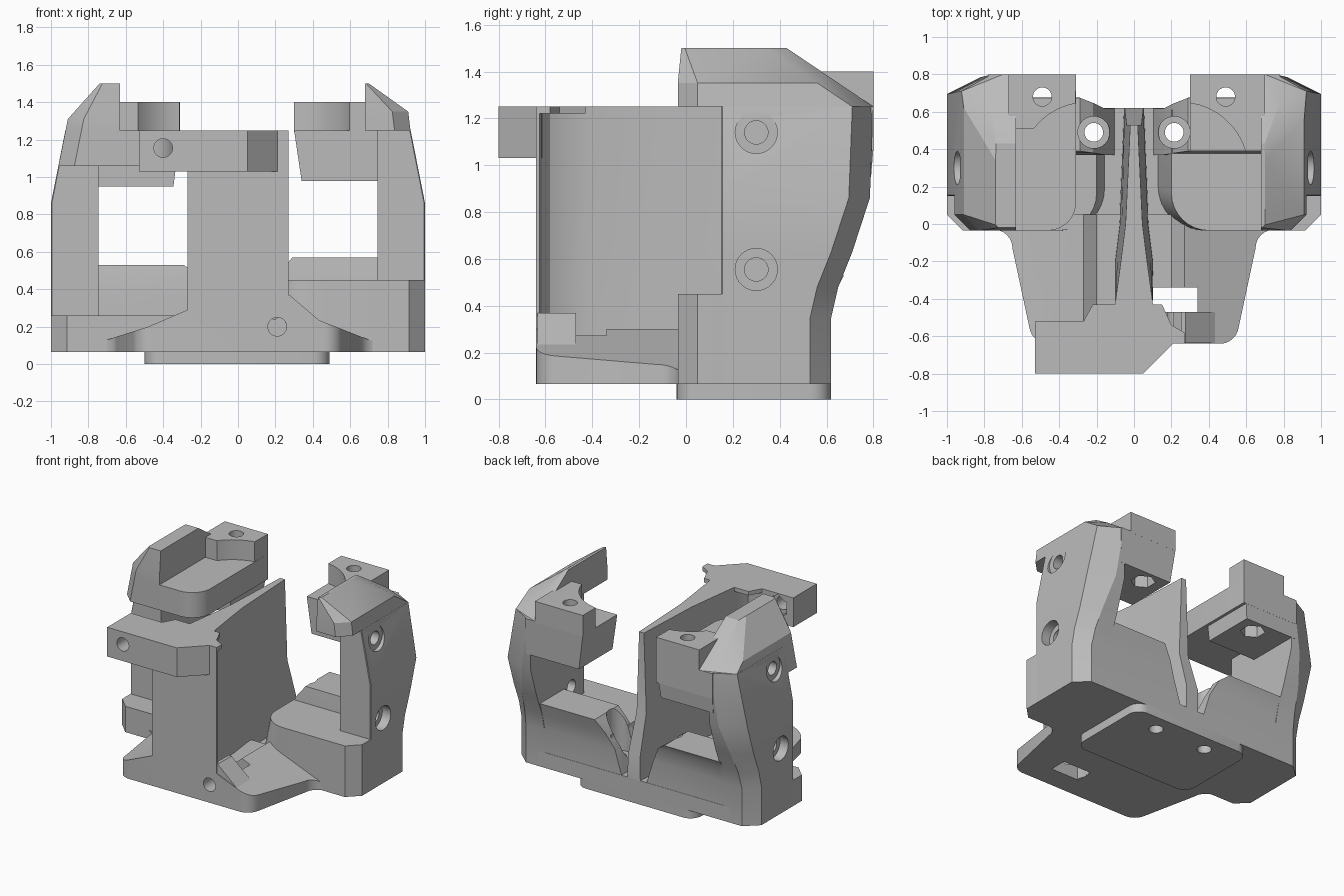
import bpy, bmesh, math
from mathutils import Vector, Matrix

if "Cube" in bpy.data.objects:
    bpy.data.objects.remove(bpy.data.objects["Cube"])

grey = bpy.data.materials.new("plain_grey")
grey.use_nodes = True
grey.diffuse_color = (0.5, 0.5, 0.5, 1)
grey.node_tree.nodes["Principled BSDF"].inputs["Base Color"].default_value = (0.5, 0.5, 0.5, 1)


def finish(name, bm):
    bmesh.ops.recalc_face_normals(bm, faces=bm.faces)
    if bm.calc_volume(signed=True) < 0:
        bmesh.ops.reverse_faces(bm, faces=bm.faces)
    me = bpy.data.meshes.new(name)
    bm.to_mesh(me)
    bm.free()
    me.materials.append(grey)
    ob = bpy.data.objects.new(name, me)
    bpy.context.collection.objects.link(ob)
    return ob


def loft(name, sections, s=1):
    """Join outlines (z, [(x, y)...]) into a solid; s=-1 mirrors in x."""
    bm = bmesh.new()
    rings = [[bm.verts.new((s * x, y, z)) for x, y in pts] for z, pts in sections]
    n = len(rings[0])
    for a, b in zip(rings, rings[1:]):
        for i in range(n):
            bm.faces.new((a[i], a[(i + 1) % n], b[(i + 1) % n], b[i]))
    bm.faces.new(rings[0])
    bm.faces.new(rings[-1])
    return finish(name, bm)


def prism(name, pts, z0, z1, s=1):
    return loft(name, [(z0, pts), (z1, pts)], s)


def rod(axis, centre, r, length, sides=32):
    bm = bmesh.new()
    bmesh.ops.create_cone(bm, cap_ends=True, segments=sides, radius1=r, radius2=r, depth=length)
    rot = Vector((0, 0, 1)).rotation_difference(Vector(axis)).to_matrix().to_4x4()
    bm.transform(Matrix.Translation(centre) @ rot)
    return finish("cutter", bm)


def boolean(ob, cutters, op='DIFFERENCE'):
    for c in cutters:
        c.hide_render = True
        m = ob.modifiers.new("cut", 'BOOLEAN')
        m.object, m.operation, m.solver = c, op, 'EXACT'
    bpy.context.view_layer.update()
    dg = bpy.context.evaluated_depsgraph_get()
    me = bpy.data.meshes.new_from_object(ob.evaluated_get(dg))
    ob.modifiers.clear()
    ob.data = me
    for c in cutters:
        bpy.data.objects.remove(c)


def arc(cx, cy, r, a0, a1, n=8):
    return [(cx + r * math.cos(math.radians(a0 + (a1 - a0) * i / n)),
             cy + r * math.sin(math.radians(a0 + (a1 - a0) * i / n))) for i in range(n + 1)]


def rect(x0, x1, y0, y1):
    return [(x0, y0), (x1, y0), (x1, y1), (x0, y1)]


def wall(xi, xo, y0, yb, xb, c):
    """Wall outline: inner x, outer x, front y, back y, back bevel x, front bevel."""
    return [(xi, y0), (xo - c, y0), (xo, y0 + c), (xo, yb - 0.09), (xb, yb), (xi, yb)]


def bolt_cutters(s, heights):
    cuts = []
    for z in heights:
        cuts.append(rod((1, 0, 0), (s * 0.85, 0.3, z), 0.05, 0.6))
        cuts.append(rod((1, 0, 0), (s * 1.03, 0.3, z), 0.09, 0.2))
    return cuts


def base_cutters(s):
    return [rod((0, 0, 1), (s * 0.215, 0.49, 0.3), 0.05, 1),
            rod((0, 0, 1), (s * 0.215, 0.49, 0.5), 0.085, 0.5)]


# Mounting pad under the base
pad = prism("mounting_pad", arc(-0.41, 0.05, 0.09, 180, 270) + arc(0.4, 0.05, 0.09, 270, 360)
            + arc(0.4, 0.53, 0.09, 0, 90) + arc(-0.41, 0.53, 0.09, 90, 180), 0, 0.07)
boolean(pad, [rod((0, 0, 1), (s * 0.215, 0.49, 0), 0.05, 1) for s in (1, -1)])

# Floor between the walls
floor = prism("rear_floor", rect(-0.8, 0.8, -0.03, 0.62), 0.065, 0.18)
boolean(floor, base_cutters(1) + base_cutters(-1))

# Front apron: flared outline with a top that falls away to both sides
half = arc(0.46, -0.54, 0.1, 270, 350) + [(0.65, -0.13)] + arc(0.75, -0.13, 0.1, 170, 90)
outline = half + [(0.75, 0.05)]
outline = outline + [(-x, y) for x, y in reversed(outline)]
apron = prism("front_apron", outline, 0.065, 0.6)
bm = bmesh.new()
ridge = [(-0.8, 0), (0.8, 0), (0.8, 0.12), (0.7, 0.13), (0.42, 0.24), (0.27, 0.3),
         (0.2, 0.24), (-0.2, 0.24), (-0.27, 0.29), (-0.48, 0.2), (-0.7, 0.13), (-0.8, 0.12)]
face = bm.faces.new([bm.verts.new((x, -0.9, z)) for x, z in ridge])
out = bmesh.ops.extrude_face_region(bm, geom=[face])["geom"]
bmesh.ops.translate(bm, vec=(0, 1.2, 0), verts=[v for v in out if isinstance(v, bmesh.types.BMVert)])
# close the starting side of the extrusion
bmesh.ops.holes_fill(bm, edges=bm.edges)
boolean(apron, [finish("cutter", bm)], 'INTERSECT')
boolean(apron, [prism("cutter", rect(0.1, 0.34, -0.47, -0.34), 0, 1),
                rod((0, 1, 0), (0.21, -0.6, 0.2), 0.05, 0.3)])

# Sloped lug beside the column
loft("front_lug", [(0.22, rect(0.25, 0.45, -0.635, -0.47)), (0.37, rect(0.25, 0.275, -0.635, -0.47))])

# Front column sweeping into the thin centre fin
flank = [(0.27, -0.64), (0.27, -0.625), (0.2, -0.615), (0.15, -0.58), (0.12, -0.52), (0.1, -0.42),
         (0.07, -0.2), (0.045, 0)]


def fin_outline(tail, spread):
    side = [(x + (spread if y > -0.3 else 0), y) for x, y in flank] + [(0.02 + spread, tail)]
    return side + [(-x, y) for x, y in reversed(side)]


fin = loft("centre_fin", [(0.07, fin_outline(0.62, 0.035)), (0.35, fin_outline(0.62, 0.03)),
                          (0.65, fin_outline(0.53, 0.02)), (1.25, fin_outline(0.53, 0))])
boolean(fin, [rod((0, 1, 0), (0.21, -0.6, 0.2), 0.05, 0.4)])
cap = [(0.27, -0.64), (0.27, -0.58), (0.2, -0.54), (0.15, -0.43), (0.08, -0.43)]
prism("column_cap", cap + [(-0.08, -0.43), (-0.22, -0.43), (-0.27, -0.52), (-0.27, -0.64)], 1.22, 1.25)

# Front connector block
conn = prism("connector_block", [(-0.53, -0.8), (0.05, -0.8), (0.21, -0.64), (0.21, -0.615),
                                 (-0.27, -0.52), (-0.53, -0.52)], 1.03, 1.25)
boolean(conn, [rod((0, 1, 0), (-0.4, -0.7, 1.155), 0.05, 0.6),
               rod((0, 1, 0), (-0.4, -0.5, 1.155), 0.085, 0.16, 6)])

# Wall back edge by height: z, back y, bevel x
back = [(0.065, 0.62, 0.9), (0.35, 0.62, 0.9), (0.48, 0.65, 0.89), (0.63, 0.71, 0.87),
        (0.86, 0.785, 0.82), (1.25, 0.8, 0.76)]

for s, side, step, ledge, under, inner, ridge_x, brow in (
        (1, "left", 0.45, 0.57, 1.25, 0.68, 0.70, 1.35),
        (-1, "right", 0.26, 0.53, 1.06, 0.63, 0.74, 1.31)):
    # Main upright
    secs = [(z, wall(0.745, 1 if z < 1 else 0.923, 0.15, y, xb, 0.005)) for z, y, xb in back]
    upright = loft(side + "_wall", secs, s)
    boolean(upright, bolt_cutters(s, (0.555, 1.14)))
    # Forward foot of the wall
    prism(side + "_wall_foot", wall(0.7, 1, -0.035, 0.3, 0.98, 0.085), 0.065, step, s)

    # Head above the wall, with sloped roof
    xo = 1 - (under - 0.86) * 0.2
    brow_y = 0.43 + (1.5 - brow) * 1.48
    head_secs = [(under, wall(inner, xo, -0.035, 0.795, 0.7, 0.085)),
                 (1.25, wall(inner, 0.922, -0.035, 0.8, 0.7, 0.085)),
                 (brow, wall(inner, 0.91, -0.035, brow_y, 0.78, 0.085)),
                 (1.5, wall(inner, ridge_x, -0.02, 0.43, ridge_x - 0.002, 0.015))]
    if s > 0:
        head_secs.pop(0)
    head = loft(side + "_head", head_secs, s)
    if s < 0:
        boolean(head, bolt_cutters(s, (1.14,)))

    # Inner plateau of the base with rounded inner corner and sloped flank
    def plateau(x, r):
        return [(0.76, -0.035)] + arc(x + r, -0.035 + r, r, 270, 180) + [(x, 0.61), (0.76, 0.61)]
    low = loft(side + "_base_block", [(0.07, plateau(0.1, 0.25)), (step, plateau(0.2, 0.2))], s)
    boolean(low, base_cutters(s))
    rear = loft(side + "_base_ledge", [(0.1, rect(0.08, 0.76, 0.37, 0.618)),
                                       (0.36, rect(0.16, 0.76, 0.37, 0.618)),
                                       (0.48, rect(0.22, 0.76, 0.38, 0.648)),
                                       (ledge, rect(0.29, 0.76, 0.39, 0.675))], s)
    boolean(rear, base_cutters(s))

    # Upper shelf, raised boss and bolt hole with a nut pocket below
    if s > 0:
        shelf = loft("left_shelf", [(0.98, rect(0.34, 0.78, 0.39, 0.79)), (1.25, rect(0.3, 0.78, 0.39, 0.8))])
        boss_pts = arc(0.25, 0.29, 0.36, 82, 16) + [(0.7, 0.39), (0.7, 0.8), (0.3, 0.8)]
        parts = [shelf]
    else:
        tray = prism("right_tray", [(0.78, -0.035)] + arc(0.46, 0.115, 0.15, 270, 180)
                     + [(0.31, 0.8), (0.78, 0.8)], 1.06, 1.25, s)
        shelf = loft("right_shelf", [(0.95, rect(0.345, 0.78, 0.39, 0.79)),
                                     (1.07, rect(0.33, 0.78, 0.39, 0.8))], s)
        boss_pts = arc(0.25, 0.29, 0.36, 80, 38) + [(0.67, 0.51), (0.67, 0.8), (0.31, 0.8)]
        parts = [tray, shelf]
    parts.append(prism(side + "_boss", boss_pts, 1.24, 1.4, s))
    for p in parts:
        boolean(p, [rod((0, 0, 1), (s * 0.49, 0.68, 1.2), 0.05, 1),
                    rod((0, 0, 1), (s * 0.49, 0.68, 0.95), 0.085, 0.24, 6)])

# Smooth rounded surfaces, keep machined edges crisp
bpy.ops.object.select_all(action='DESELECT')
for ob in bpy.context.scene.objects:
    if ob.type == 'MESH':
        ob.select_set(True)
        bpy.context.view_layer.objects.active = ob
bpy.ops.object.shade_smooth_by_angle(angle=math.radians(25))
